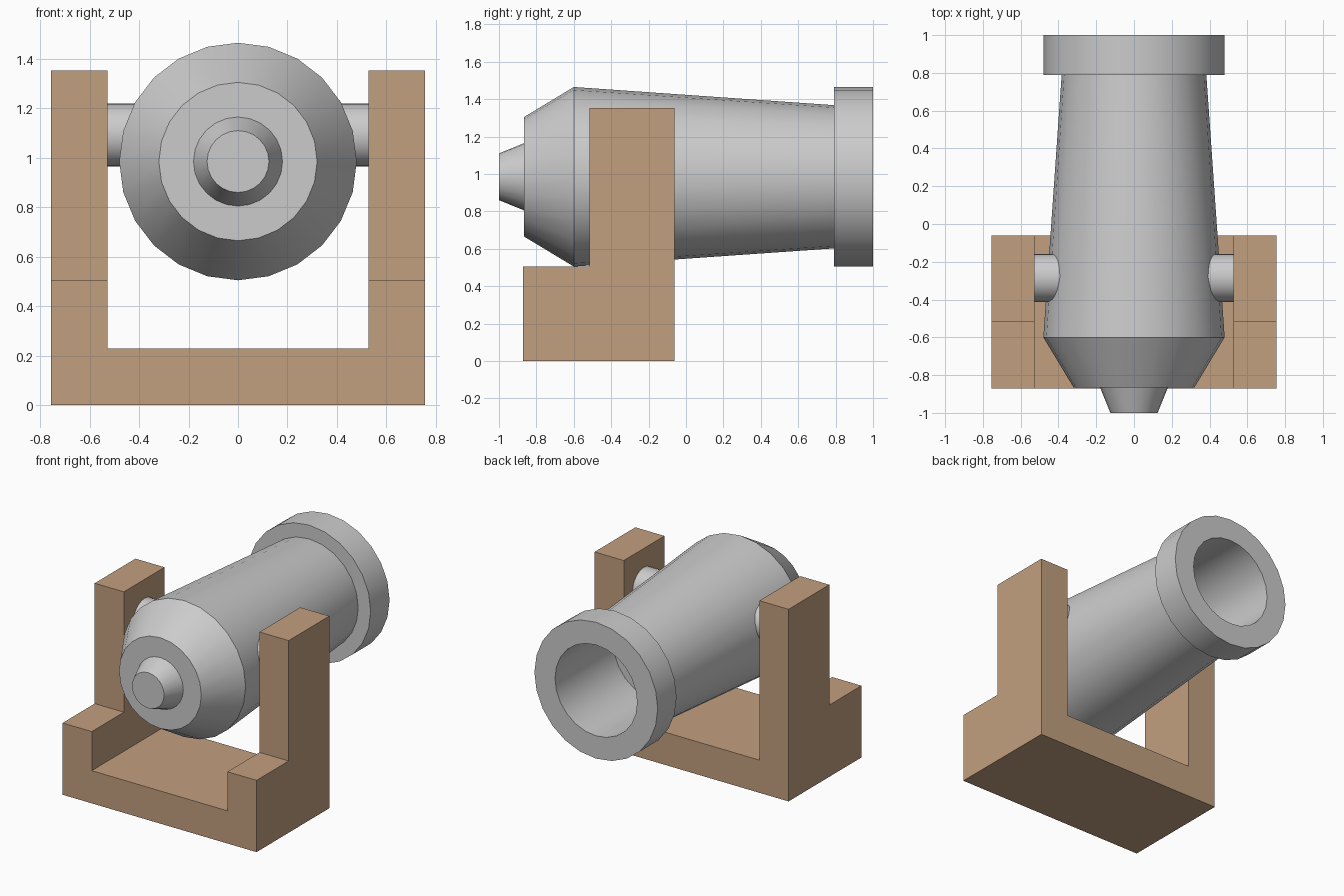
import bpy, bmesh
from math import sin, cos, tau, radians
from mathutils import Vector

if "Cube" in bpy.data.objects:
    bpy.data.objects.remove(bpy.data.objects["Cube"])

SIDES = 24
AXIS_Z = 0.985


def add_object(name, bm):
    bmesh.ops.recalc_face_normals(bm, faces=bm.faces[:])
    mesh = bpy.data.meshes.new(name)
    bm.to_mesh(mesh)
    bm.free()
    obj = bpy.data.objects.new(name, mesh)
    bpy.context.collection.objects.link(obj)
    return obj


def activate(obj):
    bpy.ops.object.select_all(action='DESELECT')
    obj.select_set(True)
    bpy.context.view_layer.objects.active = obj


def lathe(name, profile, centre, axis):
    """Sweep (position, radius) points around the x or y axis and cap both ends."""
    bm = bmesh.new()
    rings = []
    for pos, r in profile:
        ring = []
        for i in range(SIDES):
            a = tau * i / SIDES
            u, w = r * cos(a), r * sin(a)
            co = (pos, u, w) if axis == 'X' else (u, pos, w)
            ring.append(bm.verts.new(Vector(co) + Vector(centre)))
        rings.append(ring)
    for lo, hi in zip(rings, rings[1:]):
        for i in range(SIDES):
            j = (i + 1) % SIDES
            bm.faces.new((lo[i], lo[j], hi[j], hi[i]))
    bm.faces.new(rings[0])
    bm.faces.new(rings[-1])
    obj = add_object(name, bm)
    activate(obj)
    bpy.ops.object.shade_smooth_by_angle(angle=radians(30))
    return obj


def extrude_x(name, outline, half_width):
    """Extrude a (y, z) outline symmetrically along x."""
    bm = bmesh.new()
    face = bm.faces.new([bm.verts.new((-half_width, y, z)) for y, z in outline])
    out = bmesh.ops.extrude_face_region(bm, geom=[face])
    verts = [v for v in out['geom'] if isinstance(v, bmesh.types.BMVert)]
    bmesh.ops.translate(bm, verts=verts, vec=(2 * half_width, 0, 0))
    return add_object(name, bm)


# Barrel: knob, breech, tapered tube, muzzle ring and blind bore
lathe("barrel", [
    (-1.0, 0.125), (-0.865, 0.18), (-0.865, 0.32), (-0.6, 0.48),
    (0.79, 0.383), (0.79, 0.48), (1.0, 0.48), (1.0, 0.32), (0.35, 0.32),
], (0, 0, AXIS_Z), 'Y')

# Trunnion pin through the barrel, resting against both cheeks
lathe("trunnion", [(-0.53, 0.127), (0.53, 0.127)], (0, -0.285, 1.092), 'X')

# Carriage: stepped side profile with the middle channel cut away
carriage = extrude_x("carriage", [
    (-0.872, 0), (-0.062, 0), (-0.062, 1.352), (-0.515, 1.352),
    (-0.515, 0.505), (-0.872, 0.505)], 0.755)
cutter = extrude_x("channel_cutter", [
    (-1.2, 0.23), (0.3, 0.23), (0.3, 1.6), (-1.2, 1.6)], 0.528)
cutter.hide_render = True
cut = carriage.modifiers.new("channel", 'BOOLEAN')
cut.operation = 'DIFFERENCE'
cut.solver = 'EXACT'
cut.object = cutter
activate(carriage)
bpy.ops.object.modifier_apply(modifier=cut.name)
bpy.data.objects.remove(cutter, do_unlink=True)

# Wood colour
wood = bpy.data.materials.new("wood")
wood.diffuse_color = (0.54, 0.35, 0.215, 1)
wood.use_nodes = True
wood.node_tree.nodes["Principled BSDF"].inputs["Base Color"].default_value = wood.diffuse_color
carriage.data.materials.append(wood)
